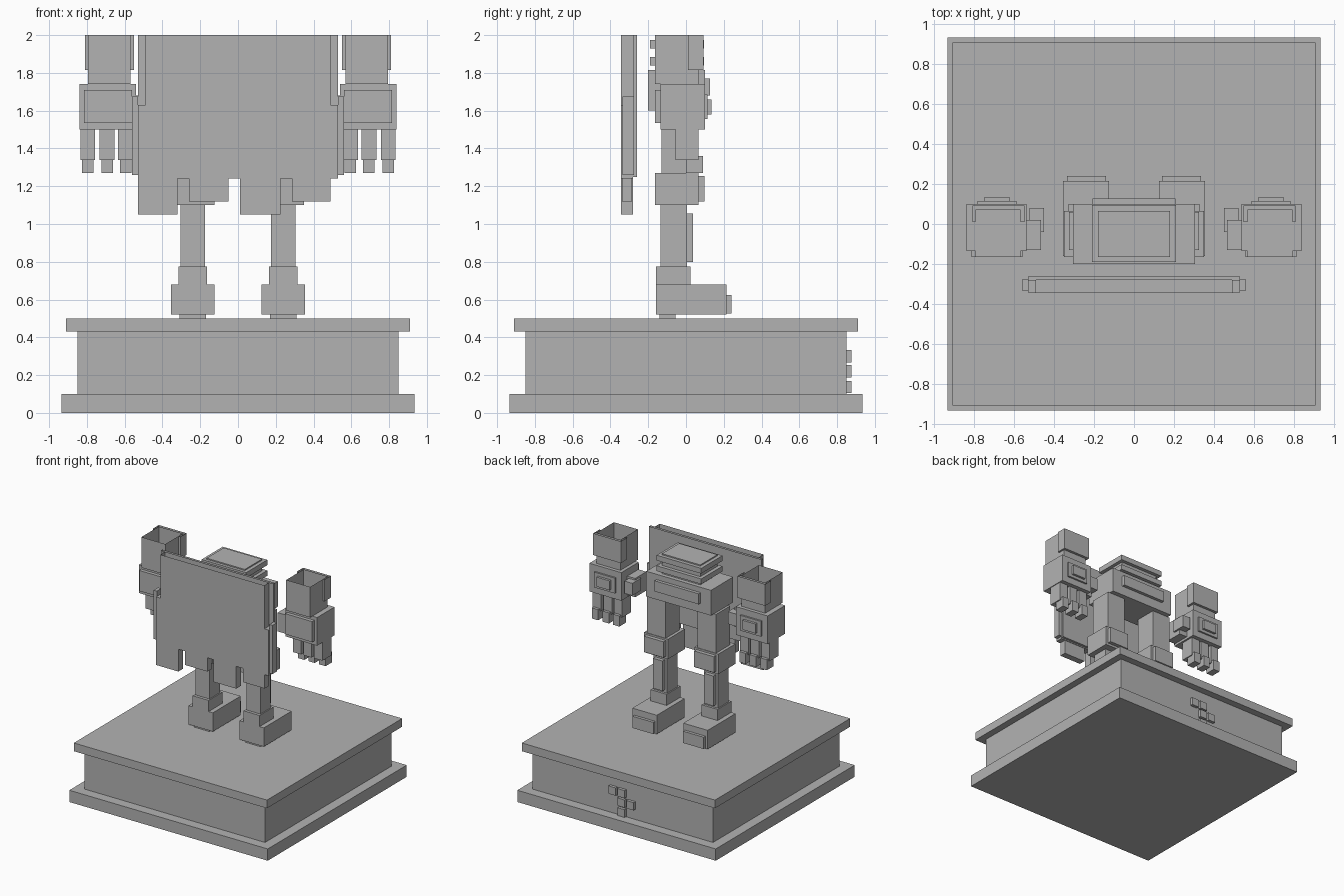
import bpy, bmesh

grey = bpy.data.materials.new("stone_grey")
grey.diffuse_color = (0.45, 0.45, 0.45, 1)


def part(name, boxes, mirror=False, open_top=False):
    """One object from boxes given as (x0, x1, y0, y1, z0, z1)."""
    bm = bmesh.new()
    for x0, x1, y0, y1, z0, z1 in boxes:
        for s in ((1, -1) if mirror else (1,)):
            made = bmesh.ops.create_cube(bm, size=1)["verts"]
            for v in made:
                v.co = (s * (x1 if v.co.x > 0 else x0),
                        y1 if v.co.y > 0 else y0,
                        z1 if v.co.z > 0 else z0)
            faces = {f for v in made for f in v.link_faces}
            if s < 0:
                bmesh.ops.reverse_faces(bm, faces=list(faces))
            if open_top:
                top = [f for f in faces if all(v.co.z > z1 - 1e-4 for v in f.verts)]
                bmesh.ops.delete(bm, geom=top, context="FACES_ONLY")
    mesh = bpy.data.meshes.new(name)
    bm.to_mesh(mesh)
    bm.free()
    mesh.materials.append(grey)
    ob = bpy.data.objects.new(name, mesh)
    bpy.context.collection.objects.link(ob)
    return ob


# Plinth
part("plinth_foot", [(-.935, .935, -.935, .935, 0, .10)])
part("plinth_body", [(-.85, .85, -.85, .85, .10, .43)])
part("plinth_top", [(-.91, .91, -.91, .91, .43, .50)])

# Five small blocks on the plinth
cells = [(.085, .30), (0, .30), (0, .22), (-.085, .22), (0, .137)]
part("plinth_blocks", [(x - .034, x + .034, .85, .875, z - .033, z + .033) for x, z in cells])

# Legs
part("sole", [(.17, .31, -.14, -.055, .50, .52)], True)
part("foot", [(.125, .355, -.16, .215, .52, .68)], True)
part("toe_plate", [(.14, .335, .215, .24, .525, .625)], True)
part("ankle", [(.165, .315, -.16, .025, .68, .775)], True)
part("shin", [(.175, .305, -.135, .005, .775, 1.10)], True)
part("shin_plate", [(.195, .285, .005, .037, .80, 1.055)], True)
part("knee", [(.125, .35, -.165, .065, 1.10, 1.27)], True)
part("knee_plate", [(.145, .33, .065, .097, 1.12, 1.255)], True)
part("thigh", [(.15, .325, -.13, .06, 1.27, 1.60)], True)

# Pelvis and waist
part("pelvis", [(-.305, .305, -.20, .10, 1.60, 1.815)])
part("belt_plate", [(-.208, .208, .10, .127, 1.68, 1.77)])
part("waist", [(-.18, .18, -.165, .065, 1.815, 1.985)])
part("waist_ribs", [(-.21, .21, -.19, .095, z, z + .045) for z in (1.84, 1.93)])

# Arms
part("forearm", [(.57, .795, -.165, .07, 1.74, 2)], True, True)
part("cuff", [(.55, .81, .07, .092, 1.815, 2),
              (.55, .57, .01, .07, 1.815, 2),
              (.795, .81, .01, .07, 1.815, 2)], True, True)
part("hand", [(.54, .84, -.135, .10, 1.50, 1.74)], True)
part("palm", [(.56, .815, -.165, -.135, 1.535, 1.71)], True)
part("hand_plate", [(.59, .785, .10, .115, 1.555, 1.685),
                    (.625, .75, .115, .135, 1.58, 1.66)], True)
part("thumb", [(.465, .54, -.13, .02, 1.52, 1.68),
               (.45, .525, -.04, .08, 1.56, 1.665)], True)
fingers = (.595, .693, .795)
part("fingers", [(x - .039, x + .039, -.055, .065, 1.34, 1.50) for x in fingers], True)
part("fingertips", [(x - .03, x + .03, 0, .09, 1.27, 1.36) for x in fingers], True)

# Cape with side strips and hanging flaps
part("cape", [(-.49, .49, -.345, -.28, 1.24, 2)], open_top=True)
part("cape_lining", [(-.53, .53, -.28, -.26, 1.25, 2)], open_top=True)
part("cape_side", [(.49, .53, -.345, -.28, 1.24, 1.63),
                   (.53, .56, -.335, -.275, 1.26, 1.675)], True)
part("cape_flaps", [(-.53, -.32, -.345, -.28, 1.05, 1.24),
                    (-.26, -.05, -.34, -.285, 1.12, 1.24),
                    (.01, .225, -.345, -.28, 1.05, 1.24),
                    (.285, .49, -.34, -.285, 1.12, 1.24)])
